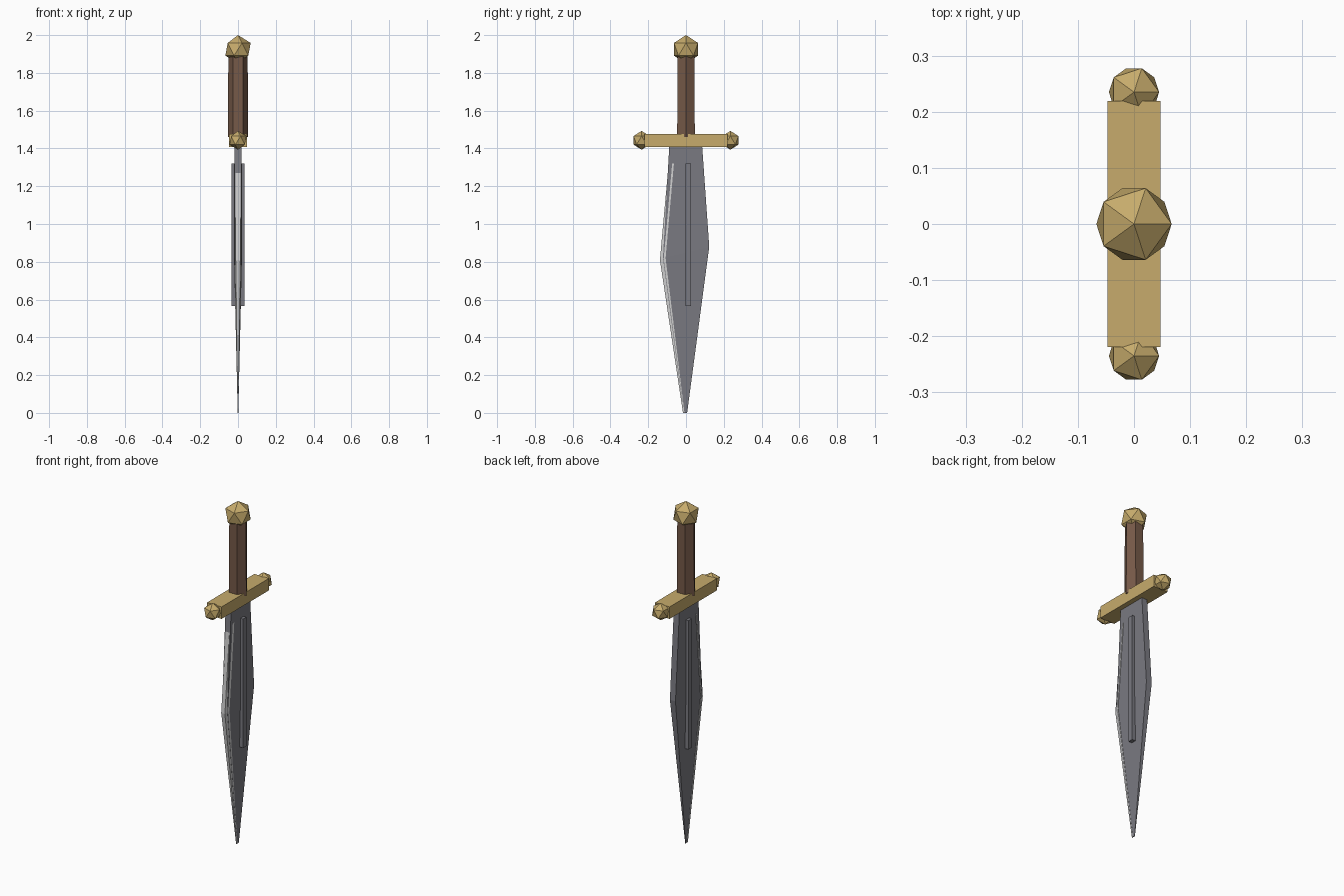
import bpy, bmesh

if "Cube" in bpy.data.objects:
    bpy.data.objects.remove(bpy.data.objects["Cube"])


def material(name, rgb):
    m = bpy.data.materials.new(name)
    m.diffuse_color = (*rgb, 1)
    m.use_nodes = True
    m.node_tree.nodes["Principled BSDF"].inputs["Base Color"].default_value = m.diffuse_color
    return m


gold = material("gold", (0.57, 0.41, 0.15))
leather = material("brown leather", (0.18, 0.10, 0.065))
steel = material("dark steel", (0.195, 0.195, 0.22))
bright = material("bright steel", (0.62, 0.62, 0.62))


def finish(obj, name, mat):
    obj.name = name
    obj.data.materials.append(mat)
    return obj


def box(name, mat, center, size):
    bpy.ops.mesh.primitive_cube_add(size=1, location=center)
    obj = bpy.context.object
    obj.scale = size
    return finish(obj, name, mat)


def knob(name, mat, center, radius):
    bpy.ops.mesh.primitive_ico_sphere_add(subdivisions=1, radius=radius, location=center)
    return finish(bpy.context.object, name, mat)


def loft(name, mat, rows):
    """Rows from top to tip: (y_a, z_a, half_x_a, y_b, z_b, half_x_b)."""
    bm = bmesh.new()
    rings = []
    for ya, za, ha, yb, zb, hb in rows:
        pts = [(-ha, ya, za), (ha, ya, za), (hb, yb, zb), (-hb, yb, zb)]
        rings.append([bm.verts.new(p) for p in pts])
    for r, s in zip(rings, rings[1:]):
        for i in range(4):
            j = (i + 1) % 4
            bm.faces.new((r[i], r[j], s[j], s[i]))
    bm.faces.new(rings[0])
    bm.faces.new(rings[-1])
    bmesh.ops.recalc_face_normals(bm, faces=bm.faces)
    mesh = bpy.data.meshes.new(name)
    bm.to_mesh(mesh)
    bm.free()
    obj = bpy.data.objects.new(name, mesh)
    bpy.context.collection.objects.link(obj)
    return finish(obj, name, mat)


# Blade, thinning to the tip
loft("blade", steel, [
    (-0.088, 1.42, 0.018, 0.085, 1.42, 0.018),
    (-0.122, 0.82, 0.018, 0.123, 0.88, 0.018),
    (-0.012, 0.0, 0.001, 0.006, 0.0, 0.001),
])

# Ground cutting edge on the front side
loft("cutting_edge", bright, [
    (-0.092, 1.32, 0.012, -0.064, 1.32, 0.021),
    (-0.138, 0.81, 0.012, -0.108, 0.82, 0.021),
    (-0.016, 0.0, 0.001, -0.008, 0.0, 0.0015),
])

# Raised rib running through both faces of the blade
box("blade_rib", steel, (0, 0.012, 0.943), (0.07, 0.03, 0.754))

# Cross guard with a knob on each end
box("cross_guard", gold, (0, 0, 1.442), (0.095, 0.438, 0.07))
for side, label in ((-1, "front"), (1, "back")):
    knob(label + "_guard_knob", gold, (0, side * 0.235, 1.443), 0.05)

# Six-sided grip, corners pointing along x
bpy.ops.mesh.primitive_cone_add(vertices=6, radius1=0.054, radius2=0.051,
                                depth=0.43, location=(0, 0, 1.675))
grip = finish(bpy.context.object, "grip", leather)
grip.rotation_euler.z = 1.5707963

# Pommel
knob("pommel", gold, (0, 0, 1.925), 0.075)
